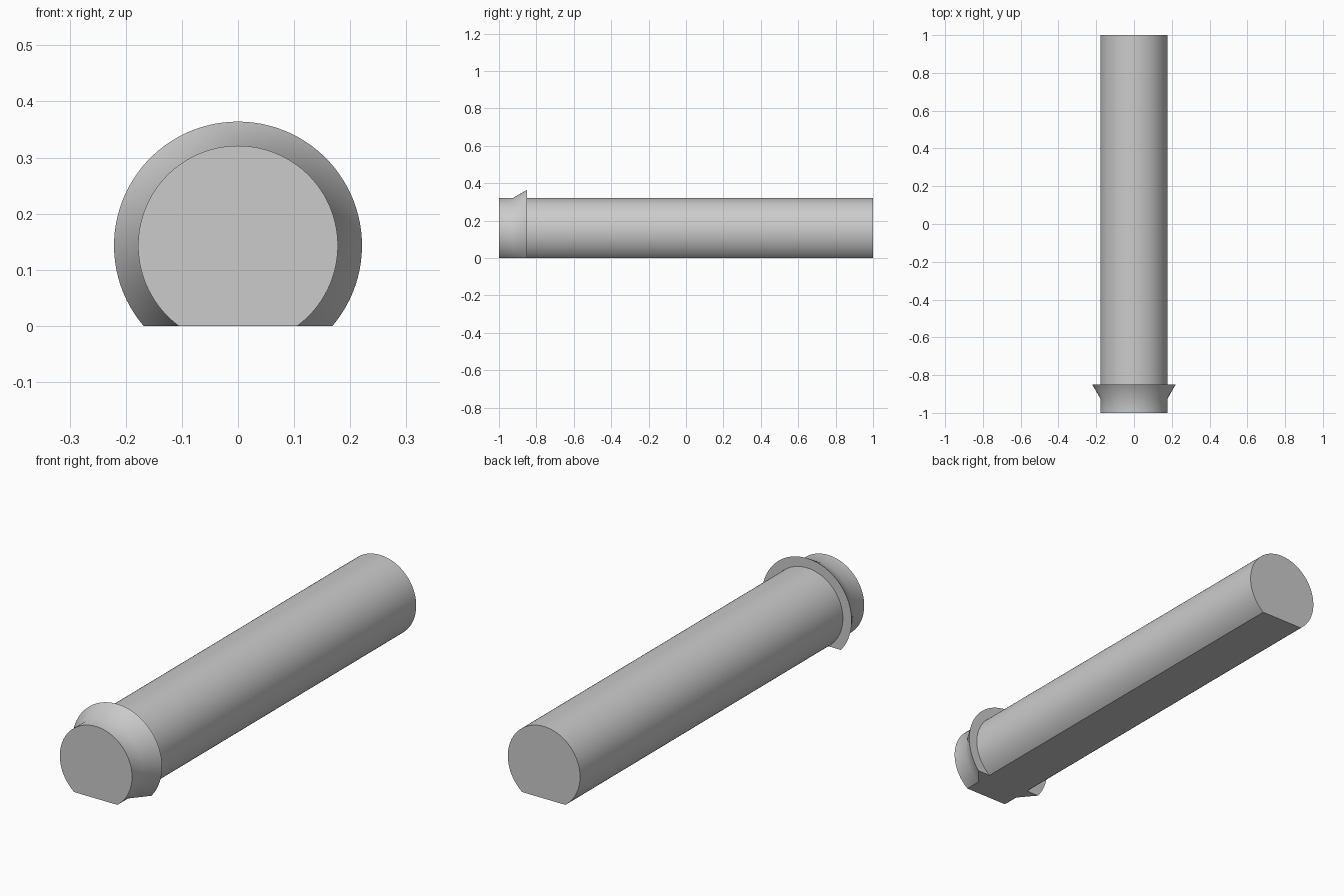
import bpy, bmesh, math

cube = bpy.data.objects.get("Cube")
if cube:
    bpy.data.objects.remove(cube, do_unlink=True)

AXIS_Z = 0.143   # height of the shaft axis above the flat underside
SHAFT_R = 0.178
COLLAR_R = 0.221
SEGMENTS = 72

grey = bpy.data.materials.new("light grey")
grey.use_nodes = True
grey.diffuse_color = (0.6, 0.6, 0.6, 1)
grey.node_tree.nodes["Principled BSDF"].inputs["Base Color"].default_value = (0.6, 0.6, 0.6, 1)


def arc(bm, y, radius):
    """Circle section cut off flat at z = 0, from the right edge over the top."""
    start = -math.asin(AXIS_Z / radius)
    sweep = math.pi - 2 * start
    ring = []
    for i in range(SEGMENTS + 1):
        a = start + sweep * i / SEGMENTS
        z = max(0.0, AXIS_Z + radius * math.sin(a))
        ring.append(bm.verts.new((radius * math.cos(a), y, z)))
    return ring


# Shaft with a flared collar near the front, along y
profile = [(-1, SHAFT_R), (-0.925, SHAFT_R), (-0.85, COLLAR_R),
           (-0.85, SHAFT_R), (1, SHAFT_R)]
bm = bmesh.new()
rings = [arc(bm, y, r) for y, r in profile]
for a, b in zip(rings, rings[1:]):
    for i in range(SEGMENTS):
        bm.faces.new((a[i], a[i + 1], b[i + 1], b[i]))

# End caps and the flat underside
bm.faces.new(rings[0])
bm.faces.new(rings[-1])
bm.faces.new([r[0] for r in rings] + [r[-1] for r in reversed(rings)])
bmesh.ops.recalc_face_normals(bm, faces=bm.faces[:])

mesh = bpy.data.meshes.new("collared_shaft")
bm.to_mesh(mesh)
bm.free()
mesh.materials.append(grey)
shaft = bpy.data.objects.new("collared_shaft", mesh)
bpy.context.collection.objects.link(shaft)

# Round surfaces smooth, cut edges sharp
bpy.ops.object.select_all(action="DESELECT")
shaft.select_set(True)
bpy.context.view_layer.objects.active = shaft
bpy.ops.object.shade_smooth_by_angle(angle=math.radians(34))
